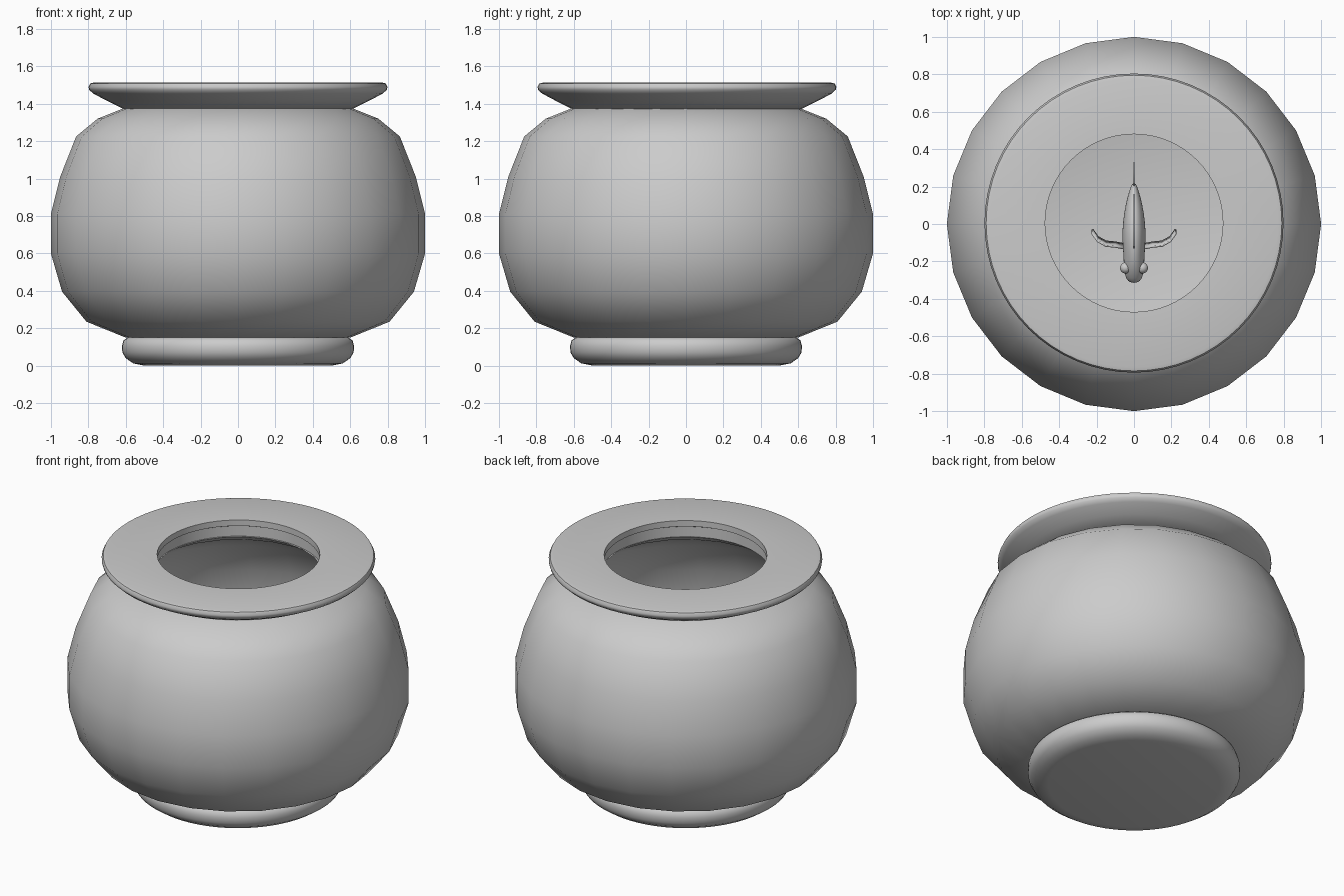
import bpy, bmesh, math
from mathutils import Vector

if "Cube" in bpy.data.objects:
    bpy.data.objects.remove(bpy.data.objects["Cube"])


def finish(name, bm, angle=60):
    bmesh.ops.remove_doubles(bm, verts=bm.verts, dist=1e-5)
    bmesh.ops.recalc_face_normals(bm, faces=bm.faces)
    me = bpy.data.meshes.new(name)
    bm.to_mesh(me)
    bm.free()
    ob = bpy.data.objects.new(name, me)
    bpy.context.collection.objects.link(ob)
    bpy.context.view_layer.objects.active = ob
    ob.select_set(True)
    bpy.ops.object.shade_smooth_by_angle(angle=math.radians(angle))
    ob.select_set(False)
    return ob


def lathe(name, profile, sides, closed=False, angle=45):
    bm = bmesh.new()
    vs = [bm.verts.new((r, 0, z)) for r, z in profile]
    pairs = list(zip(vs, vs[1:])) + ([(vs[-1], vs[0])] if closed else [])
    es = [bm.edges.new(p) for p in pairs]
    bmesh.ops.spin(bm, geom=vs + es, axis=(0, 0, 1), cent=(0, 0, 0),
                   angle=math.tau, steps=sides, use_merge=False)
    return finish(name, bm, angle)


# Bowl wall: outer skin, then inner skin down to the floor
lathe("bowl", [(0, .15), (.6, .15), (.81, .235), (.94, .395), (1, .6), (1, .81),
               (.95, 1.01), (.865, 1.225), (.75, 1.32), (.6, 1.38), (.49, 1.40),
               (.58, 1.34), (.72, 1.27), (.82, 1.19), (.9, 1.0), (.95, .81),
               (.95, .6), (.89, .41), (.77, .27), (.58, .2), (0, .2)], 24, angle=60)

# Flared rim with a flat top and a round opening
rim = lathe("rim", [(.61, 1.37), (.70, 1.415), (.775, 1.455), (.796, 1.475), (.799, 1.49),
                    (.79, 1.508), (.77, 1.513), (.475, 1.513), (.475, 1.475),
                    (.495, 1.465), (.495, 1.40)], 64, closed=True)
rim.location = (0, .005, 0)

# Rounded foot
lathe("foot", [(0, .008), (.50, 0), (.56, .012), (.60, .04), (.618, .07), (.62, .105),
               (.612, .135), (.59, .15), (0, .15)], 64)

# Fish body: stacked oval sections from nose to tail
FZ = .72
bm = bmesh.new()
rings = []
for y, w, h, dz in [(-.315, .018, .015, -.01), (-.295, .045, .04, -.01), (-.24, .056, .075, 0),
                    (-.17, .056, .105, 0), (-.08, .066, .125, 0), (.02, .06, .115, 0),
                    (.11, .045, .08, .005), (.18, .025, .045, .01), (.22, .01, .04, .01)]:
    rings.append([bm.verts.new((w * math.cos(a), y, FZ + dz + h * math.sin(a)))
                  for a in (math.tau * i / 16 for i in range(16))])
for a, b in zip(rings, rings[1:]):
    for i in range(16):
        j = (i + 1) % 16
        bm.faces.new((a[i], a[j], b[j], b[i]))
bm.faces.new(rings[0])
bm.faces.new(rings[-1])
body = finish("fish_body", bm)
body.modifiers.new("smooth", 'SUBSURF').levels = 1

# Eyes
for s in (-1, 1):
    bm = bmesh.new()
    bmesh.ops.create_uvsphere(bm, u_segments=16, v_segments=10, radius=.03)
    bmesh.ops.translate(bm, verts=bm.verts, vec=(s * .045, -.235, FZ + .03))
    finish("fish_eye", bm)


def fin(name, root, tip, thick=.008):
    """Sheet spanned between matching root and tip points."""
    bm = bmesh.new()
    a = [bm.verts.new(p) for p in root]
    b = [bm.verts.new(p) for p in tip]
    for i in range(len(a) - 1):
        bm.faces.new((a[i], a[i + 1], b[i + 1], b[i]))
    ob = finish(name, bm)
    m = ob.modifiers.new("thickness", 'SOLIDIFY')
    m.thickness, m.offset = thick, 0


def flat(pts):
    return [(0, y, FZ + z) for y, z in pts]


# Fins on the centre line
fin("dorsal_fin", flat([(-.14, .09), (-.06, .11), (.02, .10), (.10, .07)]),
    flat([(-.11, .16), (-.03, .20), (.07, .18), (.16, .12)]))
fin("tail_fin", flat([(.20, .045), (.20, .02), (.20, 0), (.20, -.025)]),
    flat([(.33, .15), (.28, .06), (.28, -.04), (.33, -.13)]))
fin("belly_fin", flat([(.03, -.10), (.07, -.085), (.11, -.06)]),
    flat([(.10, -.17), (.14, -.14), (.15, -.09)]))

# Side fins, curved as seen from above
for s in (-1, 1):
    path = [(.05, -.12), (.10, -.11), (.15, -.105), (.195, -.08), (.222, -.04)]
    half = [.015, .03, .045, .045, .025]
    fin("side_fin", [(s * x, y - .012, FZ - .04 + h) for (x, y), h in zip(path, half)],
        [(s * x, y + .012, FZ - .05 - h) for (x, y), h in zip(path, half)], .01)
